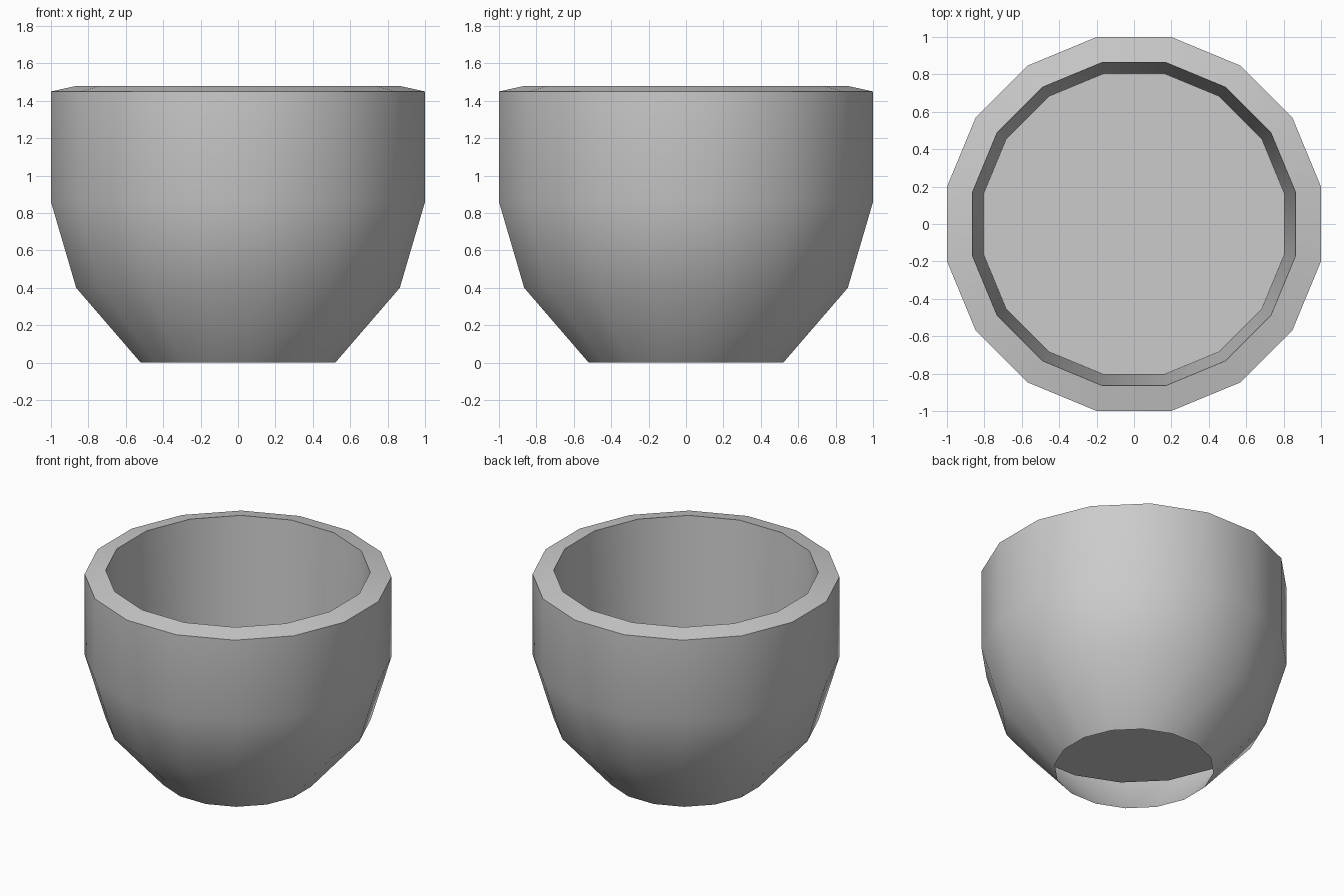
import bpy, bmesh, math

if "Cube" in bpy.data.objects:
    bpy.data.objects.remove(bpy.data.objects["Cube"])

SIDES = 16
# (distance to flat side, height): open foot, outer wall, sloped rim, inner wall to the floor
PROFILE = [(0.52, 0.0), (0.865, 0.40), (1.0, 0.86), (1.0, 1.45),
           (0.863, 1.48), (0.805, 0.365)]


def ring(bm, flat, z):
    r = flat / math.cos(math.pi / SIDES)
    angles = [2 * math.pi * (i + 0.5) / SIDES for i in range(SIDES)]
    return [bm.verts.new((r * math.cos(a), r * math.sin(a), z)) for a in angles]


# Cup: lofted rings, closed only by the inner floor
bm = bmesh.new()
rings = [ring(bm, flat, z) for flat, z in PROFILE]
for low, high in zip(rings, rings[1:]):
    for i in range(SIDES):
        j = (i + 1) % SIDES
        bm.faces.new((low[i], low[j], high[j], high[i]))
bm.faces.new(rings[-1])

mesh = bpy.data.meshes.new("cup")
bm.to_mesh(mesh)
bm.free()
cup = bpy.data.objects.new("cup", mesh)
bpy.context.collection.objects.link(cup)

# Smooth walls, crisp rim and floor edges
bpy.context.view_layer.objects.active = cup
cup.select_set(True)
bpy.ops.object.shade_smooth_by_angle(angle=math.radians(40))
